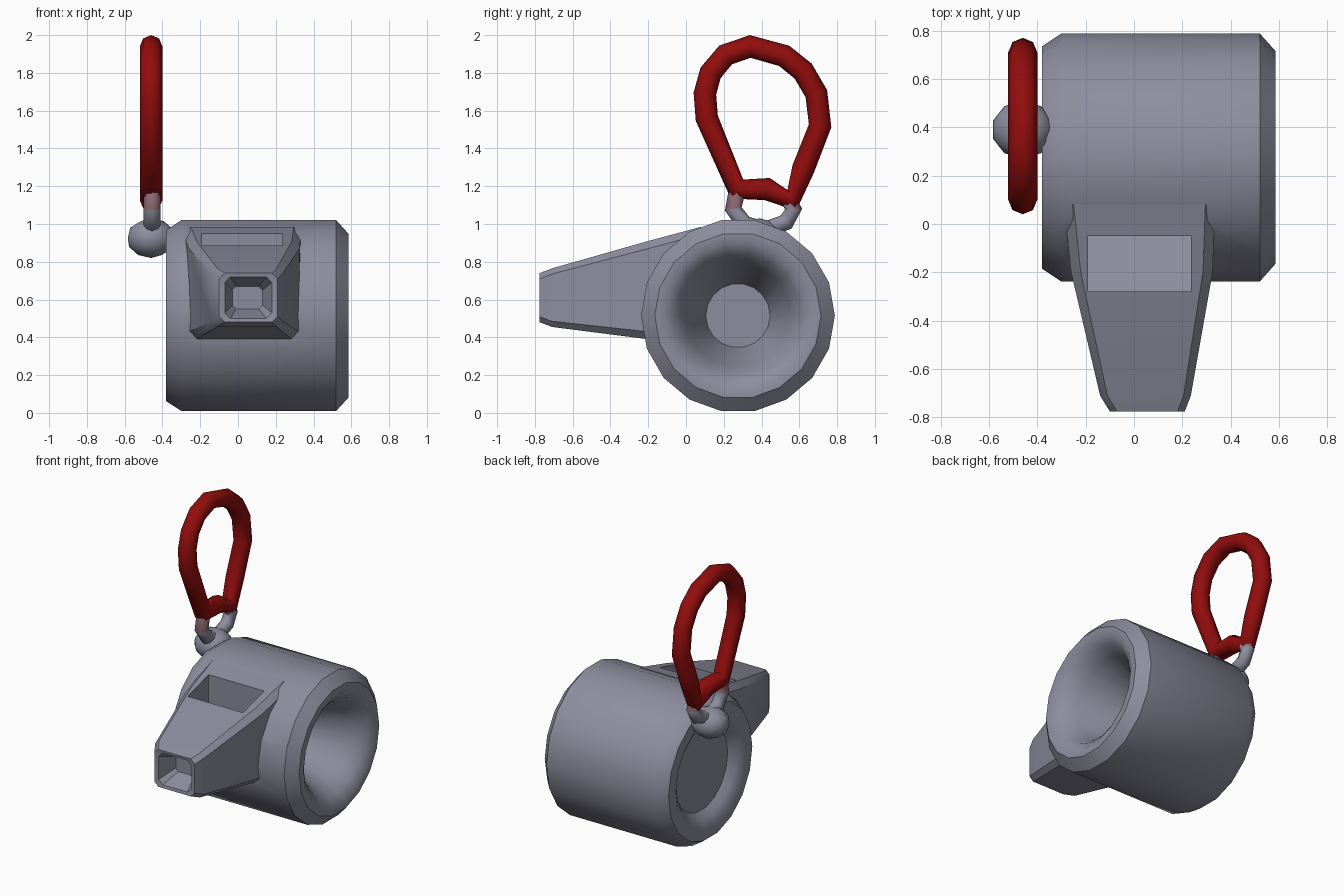
import bpy, bmesh, math

if "Cube" in bpy.data.objects:
    bpy.data.objects.remove(bpy.data.objects["Cube"])

CY, CZ = 0.275, 0.515      # barrel axis


def material(name, rgb):
    m = bpy.data.materials.new(name)
    m.diffuse_color = (*rgb, 1)
    m.use_nodes = True
    m.node_tree.nodes["Principled BSDF"].inputs["Base Color"].default_value = m.diffuse_color
    return m


GREY = material("blue_grey", (0.265, 0.265, 0.34))
RED = material("dark_red", (0.29, 0.004, 0.004))
PINK = material("dusty_pink_grey", (0.30, 0.16, 0.19))


def make_object(name, bm, mat):
    bmesh.ops.recalc_face_normals(bm, faces=bm.faces)
    me = bpy.data.meshes.new(name)
    bm.to_mesh(me)
    bm.free()
    me.materials.append(mat)
    ob = bpy.data.objects.new(name, me)
    bpy.context.collection.objects.link(ob)
    return ob


def activate(ob):
    bpy.ops.object.select_all(action='DESELECT')
    ob.select_set(True)
    bpy.context.view_layer.objects.active = ob


def smooth(ob, angle=40):
    activate(ob)
    bpy.ops.object.shade_smooth_by_angle(angle=math.radians(angle))


def loft(name, rings, mat):
    """Skin equal-length rings of points and cap both ends."""
    bm = bmesh.new()
    vs = [[bm.verts.new(p) for p in r] for r in rings]
    n = len(rings[0])
    for a, b in zip(vs, vs[1:]):
        for i in range(n):
            j = (i + 1) % n
            bm.faces.new((a[i], a[j], b[j], b[i]))
    bm.faces.new(vs[0])
    bm.faces.new(vs[-1])
    return make_object(name, bm, mat)


def circle_ring(x, r, n=18):
    return [(x, CY + r * math.cos(2 * math.pi * i / n),
             CZ + r * math.sin(2 * math.pi * i / n)) for i in range(n)]


def box_ring(y, x0, x1, z0, z1, c):
    """Rectangle with cut corners, facing along y."""
    return [(x0 + c, y, z0), (x1 - c, y, z0), (x1, y, z0 + c), (x1, y, z1 - c),
            (x1 - c, y, z1), (x0 + c, y, z1), (x0, y, z1 - c), (x0, y, z0 + c)]


def boolean(ob, other, op):
    mod = ob.modifiers.new(op.lower(), 'BOOLEAN')
    mod.operation, mod.object, mod.solver = op, other, 'EXACT'
    activate(ob)
    bpy.ops.object.modifier_apply(modifier=mod.name)
    bpy.data.objects.remove(other)


def tube(name, points, radius, x, mat, cyclic):
    """Round eight-sided tube along a (y, z) path at depth x."""
    cu = bpy.data.curves.new(name, 'CURVE')
    cu.dimensions = '3D'
    cu.bevel_depth, cu.bevel_resolution, cu.use_fill_caps = radius, 2, True
    sp = cu.splines.new('POLY')
    sp.points.add(len(points) - 1)
    for p, (y, z) in zip(sp.points, points):
        p.co = (x, y, z, 1)
    sp.use_cyclic_u = cyclic
    ob = bpy.data.objects.new(name, cu)
    bpy.context.collection.objects.link(ob)
    activate(ob)
    bpy.ops.object.convert(target='MESH')
    ob = bpy.context.object
    ob.data.materials.clear()
    ob.data.materials.append(mat)
    return ob


# Barrel: rounded rims, deep recess on the right, shallow one on the left
profile = [(0.14, 0.17), (0.46, 0.28), (0.54, 0.33), (0.585, 0.39), (0.585, 0.44),
           (0.52, 0.513), (-0.30, 0.513), (-0.38, 0.46), (-0.38, 0.38),
           (-0.35, 0.33), (-0.31, 0.29)]
body = loft("whistle_body", [circle_ring(x, r) for x, r in profile], GREY)

# Mouthpiece: tapered, blending into the top of the barrel
mouth = loft("mouthpiece", [
    box_ring(-0.64, -0.03, 0.13, 0.55, 0.67, 0.02),
    box_ring(-0.77, -0.07, 0.18, 0.50, 0.72, 0.03),
    box_ring(-0.775, -0.10, 0.21, 0.48, 0.74, 0.03),
    box_ring(-0.71, -0.14, 0.235, 0.455, 0.765, 0.03),
    box_ring(-0.20, -0.26, 0.325, 0.39, 0.91, 0.04),
    box_ring(0.08, -0.29, 0.335, 0.80, 0.985, 0.04)], GREY)
boolean(body, mouth, 'UNION')

# Air slot with a sloping floor
slot_side = [(-0.28, 1.1), (-0.28, 0.74), (-0.14, 0.68), (-0.05, 0.62), (-0.05, 1.1)]
slot = loft("slot_cutter", [[(x, y, z) for y, z in slot_side] for x in (-0.19, 0.235)], GREY)
boolean(body, slot, 'DIFFERENCE')
smooth(body)

# Lug on the upper left edge of the barrel
bm = bmesh.new()
bmesh.ops.create_icosphere(bm, subdivisions=2, radius=1)
for v in bm.verts:
    v.co = (-0.46 + 0.13 * v.co.x, 0.39 + 0.12 * v.co.y, 0.925 + 0.105 * v.co.z)
smooth(make_object("lug", bm, GREY), 60)

# Link between the lug and the carry ring
link = tube("link", [(0.27, 1.17), (0.25, 1.08), (0.31, 1.00), (0.42, 0.97),
                     (0.53, 1.01), (0.57, 1.08), (0.52, 1.16)], 0.045, -0.455, GREY, False)
link.data.materials.append(PINK)
for f in link.data.polygons:
    f.material_index = 1 if f.center.z > 1.12 else 0
smooth(link, 60)

# Carry ring: pear-shaped closed loop
ring = tube("carry_ring", [(0.10, 1.69), (0.11, 1.56), (0.27, 1.185), (0.43, 1.185),
                           (0.56, 1.125), (0.62, 1.29), (0.71, 1.52), (0.69, 1.69),
                           (0.62, 1.81), (0.52, 1.89), (0.34, 1.94), (0.21, 1.895),
                           (0.13, 1.80)], 0.06, -0.46, RED, True)
smooth(ring, 60)
